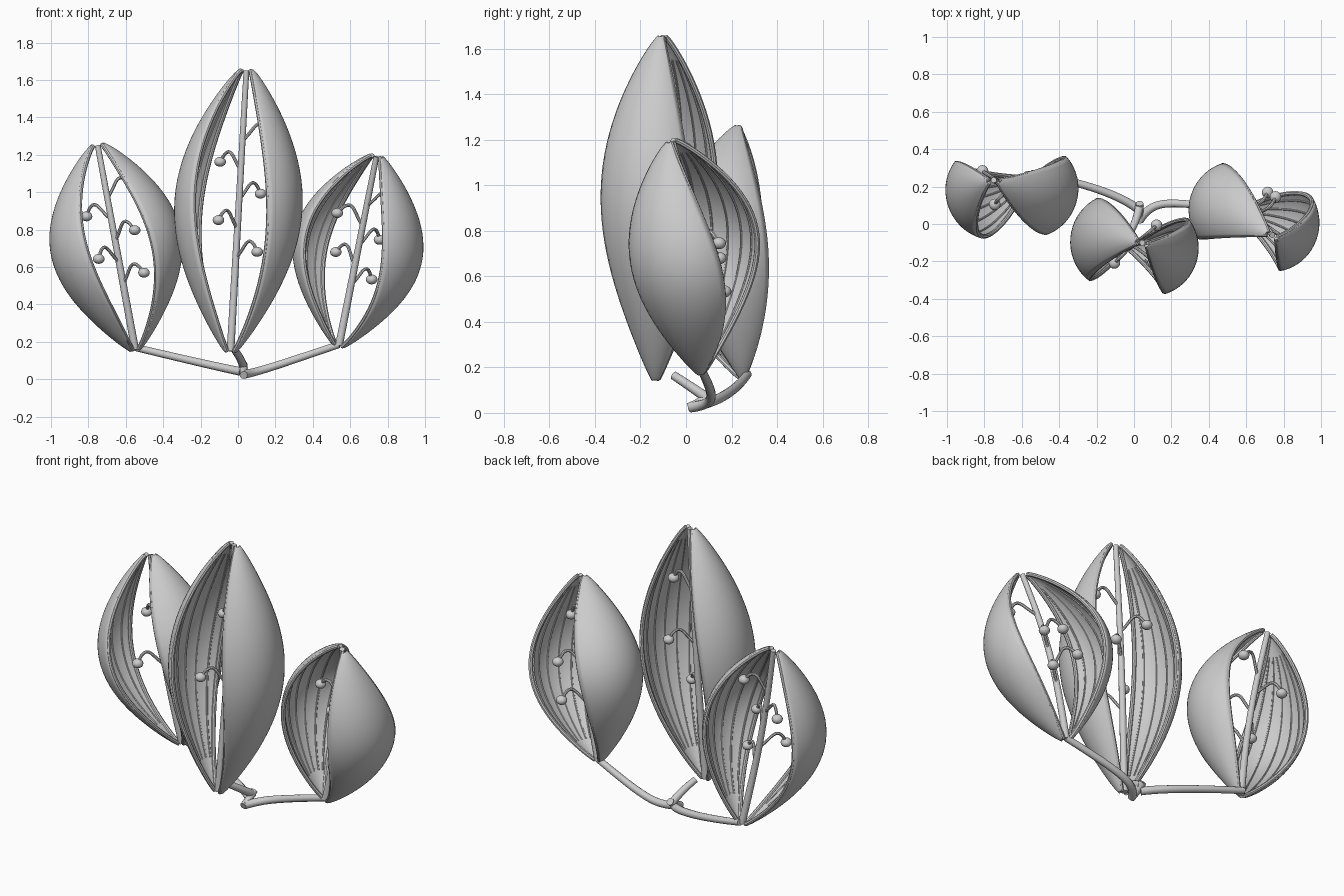
import bpy, bmesh, math
from mathutils import Vector, Matrix

if "Cube" in bpy.data.objects:
    bpy.data.objects.remove(bpy.data.objects["Cube"])

UP = Vector((0, 0, 1))


def tubes(name, paths, radius, smooth=False, sides=2, taper=None):
    """One mesh made of round tubes following the given point lists."""
    cu = bpy.data.curves.new(name, 'CURVE')
    cu.dimensions = '3D'
    cu.bevel_depth = radius
    cu.bevel_resolution = sides
    cu.use_fill_caps = True
    cu.resolution_u = 6
    for pts in paths:
        sp = cu.splines.new('NURBS' if smooth else 'POLY')
        sp.points.add(len(pts) - 1)
        for i, (p, q) in enumerate(zip(sp.points, pts)):
            p.co = (*q, 1)
            if taper:
                k = i / (len(pts) - 1)
                p.radius = taper[0] * (1 - k) + taper[1] * k
        if smooth:
            sp.order_u = min(4, len(pts))
            sp.use_endpoint_u = True
    ob = bpy.data.objects.new(name, cu)
    bpy.context.collection.objects.link(ob)
    finish(ob, True)


def finish(ob, convert=False):
    bpy.ops.object.select_all(action='DESELECT')
    ob.select_set(True)
    bpy.context.view_layer.objects.active = ob
    if convert:
        bpy.ops.object.convert(target='MESH')
    bpy.ops.object.shade_smooth_by_angle(angle=math.radians(40))


def mesh_object(name, bm):
    me = bpy.data.meshes.new(name)
    bm.to_mesh(me)
    bm.free()
    ob = bpy.data.objects.new(name, me)
    bpy.context.collection.objects.link(ob)
    return ob


def pod(name, base, tip, bow, R, mids, halves, seed_angles, twist=24):
    base, tip = Vector(base), Vector(tip)
    axis = tip - base
    length = axis.length
    rot = UP.rotation_difference(axis.normalized())

    def at(t, deg, r):
        a = math.radians(deg)
        sway = Vector((0, bow * math.sin(math.pi * min(1, max(0, t))), 0))
        return base + sway + rot @ Vector((r * math.cos(a), r * math.sin(a), t * length))

    def shell(t, s, mid, half, inset=0.0):
        # twisted, pointed half-shell; s runs -1..1 across the valve
        swell = max(0.0, math.sin(math.pi * t ** 1.05)) ** 0.85
        r = 0.016 + (R - 0.032) * swell * (1 - 0.08 * s * s)
        p = at(t, mid + s * half + twist * (0.5 - t), max(0.006, r - inset))
        # valves spring apart a little, most at the tip
        return p + at(0, mid, 0.012 + 0.008 * t) - base

    # two open valves with rims and inner ribs
    for side, mid, half in zip(("left", "right"), mids, halves):
        nt, ns = 48, 18
        bm = bmesh.new()
        rows = []
        for i in range(nt + 1):
            t = (1 - math.cos(math.pi * i / nt)) / 2
            rows.append([bm.verts.new(shell(t, 2 * j / ns - 1, mid, half)) for j in range(ns + 1)])
        for a, b in zip(rows, rows[1:]):
            for j in range(ns):
                bm.faces.new((a[j], a[j + 1], b[j + 1], b[j]))
        ob = mesh_object(f"{name}_{side}_valve", bm)
        sol = ob.modifiers.new("thickness", 'SOLIDIFY')
        sol.thickness = 0.014
        sol.offset = 0
        finish(ob)
        ts = [(1 - math.cos(math.pi * i / 40)) / 2 for i in range(41)]
        tubes(f"{name}_{side}_rims",
              [[shell(t, s, mid, half, 0.006) for t in ts] for s in (-0.98, 0.98)], 0.012)
        tubes(f"{name}_{side}_ribs",
              [[shell(0.1 + 0.83 * i / 24, s, mid, half, 0.009) for i in range(25)]
               for s in (-0.75, -0.45, -0.15, 0.15, 0.45, 0.75)], 0.005, sides=1)

    # central rod
    tubes(f"{name}_rod", [[at(i / 12, 0, 0) for i in range(13)]], 0.018, sides=4,
          taper=(1.15, 0.85))

    # hooked stalks, each ending in a seed
    stalks = []
    for i, ang in enumerate(seed_angles):
        t = 0.357 + 0.105 * i
        dz = 1 / length
        stalks.append([at(t - 0.04 * dz, ang, 0.0), at(t, ang, 0.04),
                       at(t + 0.07 * dz, ang, 0.07), at(t + 0.055 * dz, ang, 0.115),
                       at(t + 0.01 * dz, ang, 0.14)])
        bm = bmesh.new()
        bmesh.ops.create_uvsphere(bm, u_segments=16, v_segments=10, radius=0.031,
                                  matrix=Matrix.Translation(at(t, ang, 0.147))
                                  @ Matrix.Diagonal((1, 1, 0.85, 1)))
        finish(mesh_object(f"{name}_seed_{i + 1}", bm))
    tubes(f"{name}_seed_stalks", stalks, 0.009, smooth=True)


# three pods
pod("left_pod", (-0.55, 0.25, 0.16), (-0.75, 0.235, 1.25), -0.035, 0.35,
    (200, -13), (43, 42), (-35, 225, -40, 150, 15))
pod("centre_pod", (-0.04, -0.13, 0.15), (0.045, -0.10, 1.65), 0.012, 0.338,
    (175, -17), (46, 44), (-40, 225, 40, 140, -10))
pod("right_pod", (0.54, 0.07, 0.18), (0.74, -0.06, 1.19), 0.045, 0.348,
    (162, -23), (43, 43), (45, 140, 45, 175, -30))

# stems meeting at the foot
tubes("foot_stem", [[(0.03, 0.01, 0.022), (0.03, 0.06, 0.04), (0.03, 0.11, 0.08)]],
      0.021, True, 4)
tubes("left_stem", [[(0.02, 0.08, 0.04), (-0.08, 0.16, 0.06), (-0.3, 0.23, 0.11),
                     (-0.55, 0.27, 0.17)]], 0.021, True, 4, (1.1, 0.9))
tubes("right_stem", [[(0.03, 0.02, 0.025), (0.08, 0.1, 0.035), (0.2, 0.12, 0.07),
                      (0.36, 0.1, 0.125), (0.54, 0.07, 0.185)]], 0.021, True, 4, (1.1, 0.9))
tubes("centre_stem", [[(0.03, 0.1, 0.06), (0.02, 0.03, 0.11), (-0.025, -0.055, 0.165)]],
      0.021, True, 4, (1.1, 0.9))
